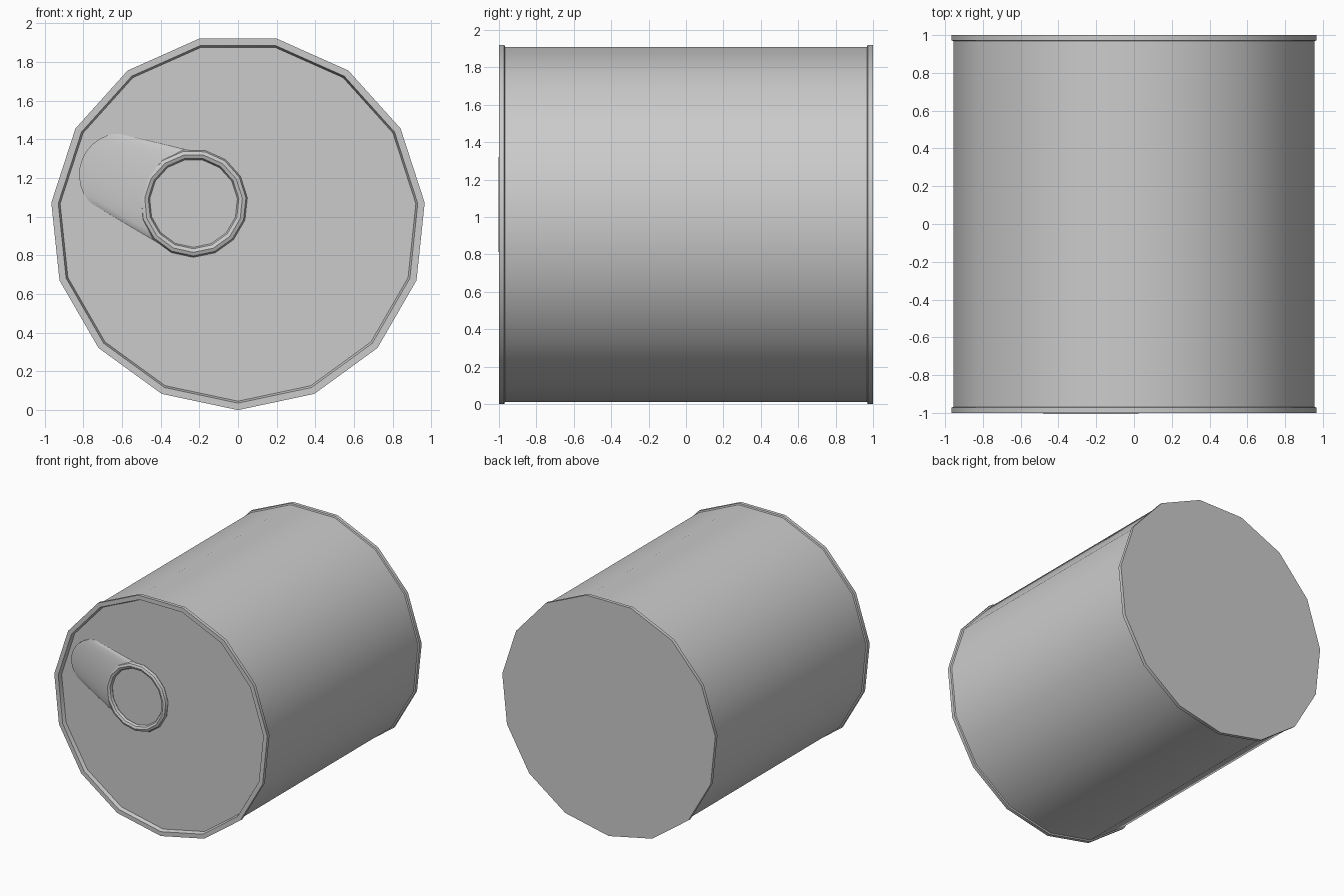
import bpy, bmesh
from math import sin, cos, pi, sqrt

if "Cube" in bpy.data.objects:
    bpy.data.objects.remove(bpy.data.objects["Cube"])

SIDES = 15
ZC = 0.971   # height of the can axis


def make(name, verts, faces):
    me = bpy.data.meshes.new(name)
    me.from_pydata(verts, [], faces)
    bm = bmesh.new()
    bm.from_mesh(me)
    bmesh.ops.recalc_face_normals(bm, faces=bm.faces)
    bm.to_mesh(me)
    bm.free()
    ob = bpy.data.objects.new(name, me)
    bpy.context.collection.objects.link(ob)
    bpy.ops.object.select_all(action='DESELECT')
    ob.select_set(True)
    bpy.context.view_layer.objects.active = ob
    bpy.ops.object.shade_smooth_by_angle(angle=0.7)
    return ob


def lathe(name, profile, sides, cx, cz, start, closed):
    """Spin (radius, y) points around a y axis; cap the ends or close the loop."""
    verts, faces = [], []
    for r, y in profile:
        for i in range(sides):
            a = start + 2 * pi * i / sides
            verts.append((cx + r * cos(a), y, cz + r * sin(a)))
    n = len(profile)
    for k in range(n if closed else n - 1):
        p, q = k * sides, (k + 1) % n * sides
        for i in range(sides):
            j = (i + 1) % sides
            faces.append((p + i, p + j, q + j, q + i))
    if not closed:
        faces.append(tuple(range(sides)))
        faces.append(tuple((n - 1) * sides + i for i in range(sides)))
    return make(name, verts, faces)


# can: recessed front lid, raised rims, straight body, flat base
lathe("can_body", [(0.925, -0.97), (0.935, -1.0), (0.971, -1.0), (0.971, -0.972),
                   (0.96, -0.968), (0.96, 0.968), (0.971, 0.972), (0.971, 1.0)],
      SIDES, 0, ZC, -pi / 2, False)

# pull ring
CX, CZ, R, T = -0.23, 1.07, 0.254, 0.026
lathe("pull_ring", [(R + T * cos(2 * pi * k / 8), -0.976 + T * sin(2 * pi * k / 8))
                    for k in range(8)], 15, CX, CZ, 0.1, True)

# tapered, domed tab from the ring to its rounded end
D, N = (-0.927, 0.375), (0.375, 0.927)
ACROSS, ALONG = 12, 6
verts, faces = [], []
for j in range(ACROSS + 1):
    t = -cos(pi * j / ACROSS)
    dome = sqrt(max(0, 1 - t * t))
    s0 = sqrt(max(0, 0.245 ** 2 - (0.235 * t) ** 2))
    s1 = 0.47 + 0.15 * dome
    for i in range(ALONG + 1):
        s = s0 + (s1 - s0) * i / ALONG
        n = t * (0.27 - 0.15 * s) - 0.005
        y = -0.968 - dome * (0.03 - 0.01 * i / ALONG)
        verts.append((CX + s * D[0] + n * N[0], y, CZ + s * D[1] + n * N[1]))
row = ALONG + 1
for j in range(ACROSS):
    for i in range(ALONG):
        a = j * row + i
        faces.append((a, a + 1, a + row + 1, a + row))
# end walls down to the lid
for col in (0, ALONG):
    base = len(verts)
    for j in range(ACROSS + 1):
        x, y, z = verts[j * row + col]
        verts.append((x, -0.968, z))
    for j in range(ACROSS):
        faces.append((j * row + col, (j + 1) * row + col, base + j + 1, base + j))
make("pull_tab", verts, faces)
